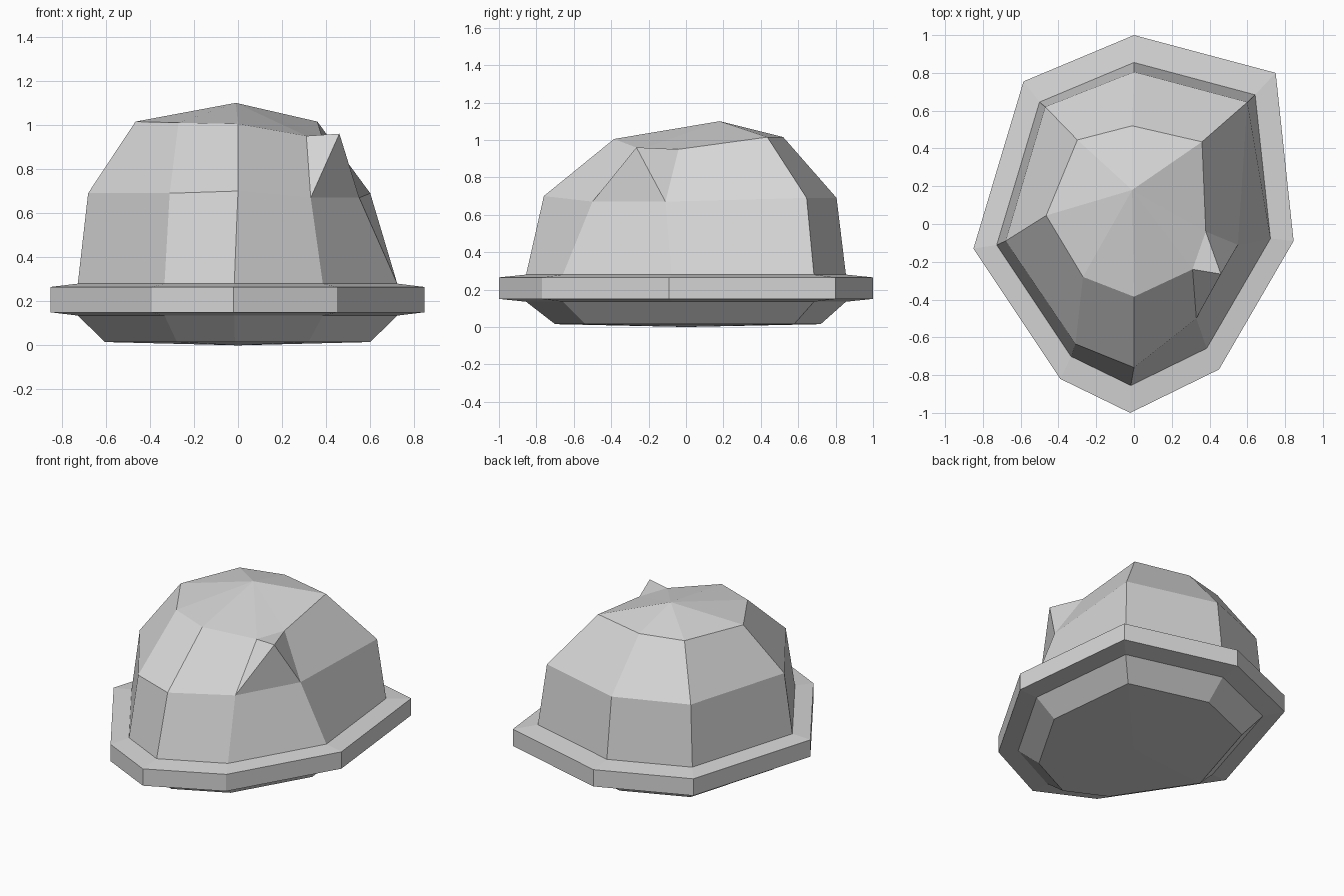
import bpy
import bmesh

cube = bpy.data.objects.get("Cube")
if cube:
    bpy.data.objects.remove(cube, do_unlink=True)

# One plain grey material
grey = bpy.data.materials.new("light_grey")
grey.use_nodes = True
colour = (0.68, 0.68, 0.68, 1)
grey.diffuse_color = colour
grey.node_tree.nodes["Principled BSDF"].inputs["Base Color"].default_value = colour

# Brim outline, clockwise from the back; nearly every level is a scaled copy
OUTLINE = [(0, 1), (.75, .8), (.845, -.09), (.45, -.77),
           (-.02, -1), (-.39, -.82), (-.85, -.13), (-.585, .755)]


def level(scale, z, shift_y=0):
    """Copy of the brim outline, scaled and placed at a height."""
    return [(x * scale, y * scale + shift_y, z) for x, y in OUTLINE]


def loft(name, rings, bottom_pole=None, top_pole=None, poke=None):
    """Skin a stack of rings from low to high, with optional fan caps.

    poke = (band, side, tip) pulls the centre of one panel out to a tip.
    """
    bm = bmesh.new()
    loops = [[bm.verts.new(point) for point in ring] for ring in rings]
    count = len(OUTLINE)
    panels = {}
    for band, (low, high) in enumerate(zip(loops, loops[1:])):
        for side in range(count):
            after = (side + 1) % count
            panels[band, side] = bm.faces.new(
                (low[after], low[side], high[side], high[after]))
    if bottom_pole:
        pole = bm.verts.new(bottom_pole)
        for side in range(count):
            bm.faces.new((pole, loops[0][side], loops[0][(side + 1) % count]))
    if top_pole:
        pole = bm.verts.new(top_pole)
        for side in range(count):
            bm.faces.new((pole, loops[-1][(side + 1) % count], loops[-1][side]))
    if poke:
        band, side, tip = poke
        result = bmesh.ops.poke(bm, faces=[panels[band, side]])
        result["verts"][0].co = tip
    mesh = bpy.data.meshes.new(name)
    bm.to_mesh(mesh)
    bm.free()
    mesh.materials.append(grey)
    obj = bpy.data.objects.new(name, mesh)
    bpy.context.collection.objects.link(obj)
    return obj


# Tapered base with a very shallow pointed underside
loft("base", [level(.71, .015, .01), level(.855, .135)],
     bottom_pole=(0, 0, 0))

# Flat brim with an upright edge
loft("brim", [level(.855, .135), level(1, .15), level(1, .265), level(.855, .28)])

# Uneven dome: shoulder ring, upper ring and off-centre peak
shoulder = [(0, .805, .69), (.6, .645, .69), (.55, -.11, .67), (.33, -.5, .67),
            (0, -.76, .7), (-.31, -.635, .69), (-.68, -.09, .69), (-.47, .62, .69)]
upper = [(-.01, .52, 1.015), (.36, .435, 1.015), (.38, -.04, .95), (.31, -.24, .95),
         (0, -.385, 1.005), (-.27, -.28, 1.01), (-.465, .045, 1.015), (-.3, .445, 1.015)]
loft("dome", [level(.855, .28), shoulder, upper],
     top_pole=(-.01, .18, 1.1), poke=(1, 2, (.46, -.265, .96)))
